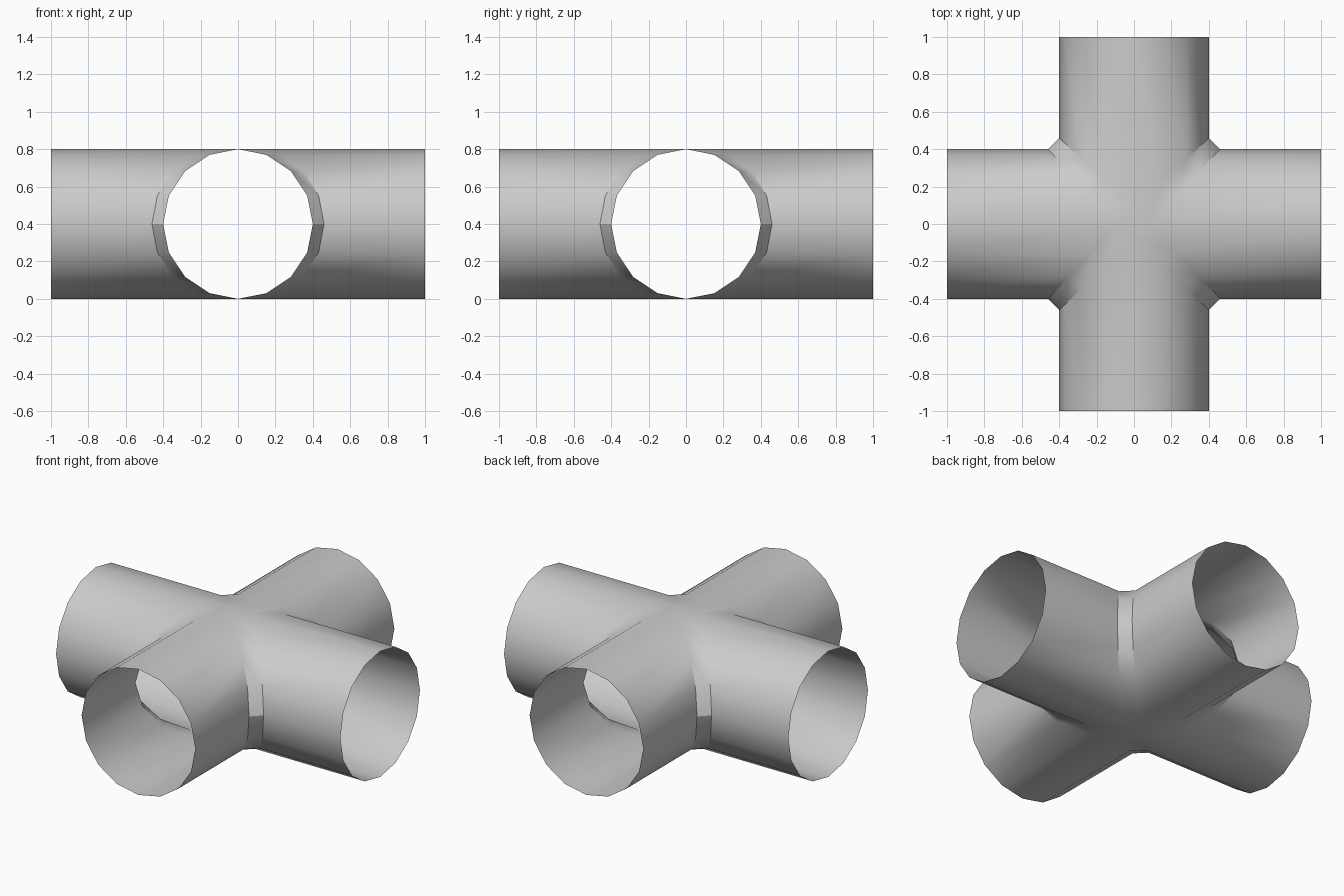
import bpy, bmesh, math
from mathutils import Matrix, Vector

cube = bpy.data.objects.get("Cube")
if cube:
    bpy.data.objects.remove(cube, do_unlink=True)

RADIUS, SIDES, REACH = 0.4, 16, 1.0

# Plain grey pipe material
grey = bpy.data.materials.new("pipe_grey")
grey.use_nodes = True
colour = (0.6, 0.6, 0.6, 1)
grey.diffuse_color = colour
grey.node_tree.nodes["Principled BSDF"].inputs["Base Color"].default_value = colour


def chamfer_offset(u):
    """Chamfer setback, slightly wider towards the crown of the pipe."""
    return 0.06 + 0.02 * (1 - u / RADIUS)


bm = bmesh.new()
inner_rings = []

# Four open pipe arms, each ending in a mitre at the junction
for arm in range(4):
    turn = Matrix.Rotation(arm * math.pi / 2, 3, 'Z')
    inner, outer = [], []
    for k in range(SIDES):
        a = 2 * math.pi * k / SIDES
        y, z = RADIUS * math.sin(a), RADIUS + RADIUS * math.cos(a)
        mitre = abs(y) + chamfer_offset(abs(y))
        inner.append(bm.verts.new(turn @ Vector((mitre, y, z))))
        outer.append(bm.verts.new(turn @ Vector((REACH, y, z))))
    for k in range(SIDES):
        n = (k + 1) % SIDES
        bm.faces.new((inner[k], outer[k], outer[n], inner[n]))
    inner_rings.append(inner)

# Chamfer strips in the four corners between neighbouring arms
for arm in range(4):
    a, b = inner_rings[arm], inner_rings[(arm + 1) % 4]
    for k in range(SIDES // 2):
        bm.faces.new((a[k], a[k + 1], b[-(k + 1)], b[-k]))

# Small flat diamonds at the top and bottom of the crossing
bm.faces.new([ring[0] for ring in inner_rings])
bm.faces.new([ring[SIDES // 2] for ring in reversed(inner_rings)])

mesh = bpy.data.meshes.new("cross_pipe")
bm.to_mesh(mesh)
bm.free()
mesh.materials.append(grey)
pipe = bpy.data.objects.new("cross_pipe", mesh)
bpy.context.collection.objects.link(pipe)

# Smooth pipe walls, sharp chamfer edges
bpy.ops.object.select_all(action='DESELECT')
pipe.select_set(True)
bpy.context.view_layer.objects.active = pipe
bpy.ops.object.shade_smooth_by_angle(angle=math.radians(30))
